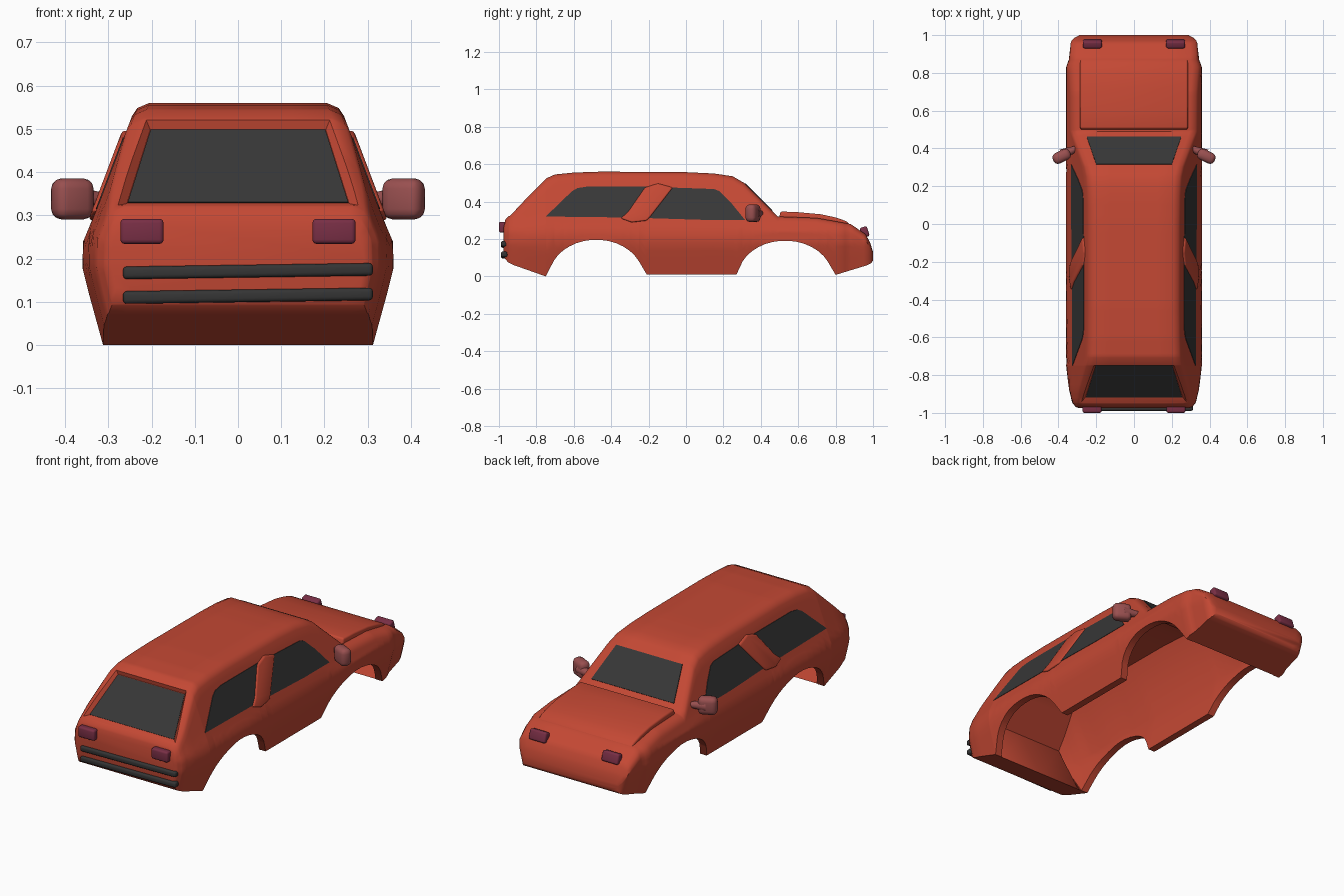
import bpy, bmesh, math
from mathutils import Vector

if "Cube" in bpy.data.objects:
    bpy.data.objects.remove(bpy.data.objects["Cube"])


def material(name, r, g, b):
    m = bpy.data.materials.new(name)
    m.diffuse_color = (r, g, b, 1)
    m.use_nodes = True
    m.node_tree.nodes["Principled BSDF"].inputs["Base Color"].default_value = m.diffuse_color
    return m


RED = material("red paint", 0.55, 0.065, 0.034)
GLASS = material("dark glass", 0.038, 0.038, 0.038)
TRIM = material("black trim", 0.035, 0.035, 0.035)
LAMP = material("wine lamp", 0.19, 0.028, 0.06)
PINK = material("dusty pink", 0.32, 0.08, 0.08)


def lerp_table(table, v):
    if v <= table[0][0]:
        return table[0][1]
    for (a, p), (b, q) in zip(table, table[1:]):
        if v <= b:
            return p + (q - p) * (v - a) / (b - a)
    return table[-1][1]


def finish(name, bm, mat, bevel=0, segments=3):
    bmesh.ops.recalc_face_normals(bm, faces=bm.faces)
    me = bpy.data.meshes.new(name)
    bm.to_mesh(me)
    bm.free()
    me.materials.append(mat)
    ob = bpy.data.objects.new(name, me)
    bpy.context.collection.objects.link(ob)
    if bevel:
        m = ob.modifiers.new("bevel", 'BEVEL')
        m.width, m.segments = bevel, segments
        apply(ob, m)
    return ob


def select(ob):
    bpy.ops.object.select_all(action='DESELECT')
    ob.select_set(True)
    bpy.context.view_layer.objects.active = ob


def apply(ob, mod):
    select(ob)
    bpy.ops.object.modifier_apply(modifier=mod.name)


def smooth(ob, deg=42):
    select(ob)
    bpy.ops.object.shade_smooth_by_angle(angle=math.radians(deg))


def loft(name, rings, mat, **kw):
    """Closed solid through rings of equal point count."""
    bm = bmesh.new()
    rows = [[bm.verts.new(p) for p in r] for r in rings]
    n = len(rows[0])
    for a, b in zip(rows, rows[1:]):
        for i in range(n):
            bm.faces.new((a[i], a[(i + 1) % n], b[(i + 1) % n], b[i]))
    bm.faces.new(rows[0])
    bm.faces.new(rows[-1])
    return finish(name, bm, mat, **kw)


def box(name, loc, size, mat, rot=(0, 0, 0), bevel=0.01):
    bm = bmesh.new()
    bmesh.ops.create_cube(bm, size=1)
    bmesh.ops.scale(bm, vec=size, verts=bm.verts)
    ob = finish(name, bm, mat, bevel=bevel)
    ob.location, ob.rotation_euler = loc, rot
    smooth(ob)
    return ob


def arch(yc, half, top):
    angles = [math.radians(a) for a in range(155, 24, -10)]
    return [(round(yc + half * math.cos(a), 3), top * math.sin(a)) for a in angles]


# Body profiles: roofline, lower edge with wheel arches, half width, plan taper
TOP = [(-.975, .27), (-.965, .305), (-.745, .525), (-.70, .545), (-.6, .555), (-.45, .56), (0, .557),
       (.15, .55), (.25, .535), (.31, .5), (.49, .32), (.7, .312), (.88, .28), (.96, .225), (.985, .18), (1, .13)]
BOT = ([(-.975, .125), (-.968, .095), (-.95, .074), (-.92, .06), (-.75, 0)] + arch(-.48, .25, .196)
       + [(-.21, .01), (.27, .01)] + arch(.53, .25, .191) + [(.8, .008), (.97, .06), (.99, .07), (1, .085)])
WIDTH = [(0, .312), (.12, .345), (.18, .36), (.24, .358), (.30, .332), (.53, .245), (.56, .23)]
TAPER = [(-.975, .81), (-.968, .86), (-.945, .91), (-.88, .955), (-.75, 1), (.83, 1), (.87, .96),
         (.96, .93), (.985, .9), (1, .84)]
# the cavity reaches further out than its opening
INNER_Y = [(-.75, -.92), (-.6, -.72), (-.4, -.42), (.6, .62), (.8, .92)]


def body_ring(y):
    zt, zb, t = lerp_table(TOP, y), lerp_table(BOT, y), lerp_table(TAPER, y)
    r = min(.03, (zt - zb) * .3)
    wt = lerp_table(WIDTH, zt - r) * t
    half = [(wt * k, y, z) for k, z in ((0, zt), (.5, zt))]
    half += [(wt - .04, y, zt), (wt - .012, y, zt - r * .4)]
    for k in range(13):
        z = zt - r + (zb - zt + r) * k / 12
        half.append((lerp_table(WIDTH, z) * t, y, z))
    # hollow inside, open below between the two bumpers
    xb = half[-1][0]
    half.append((xb - .04, y, zb))
    if -.751 < y < .801:
        yi = lerp_table(INNER_Y, y)
        zc, ti = lerp_table(TOP, yi) - .042, lerp_table(TAPER, yi)
        zm = min(.23, zc - .02)
        half += [(lerp_table(WIDTH, zm) * ti - .035, yi, zm),
                 (lerp_table(WIDTH, zc) * ti - .045, yi, zc), (0, yi, zc)]
    else:
        half += [(xb - .05, y, zb), (xb - .06, y, zb), (0, y, zb)]
    return half + [(-x, b, z) for x, b, z in half[-2:0:-1]]


ys = {round(v[0], 3) for v in TOP + BOT + TAPER} | {-.752, .802}
ys |= {round(-.95 + .05 * i, 3) for i in range(39)}
body = loft("body_shell", [body_ring(y) for y in sorted(ys)], RED)


# Recessed tailgate window
def tail(x, z, depth):
    return Vector((x, z - 1.27, z)) + Vector((0, -.7071, .7071)) * depth


def trapezoid(xb, zb, xt, zt, depth):
    return [tail(-xb, zb, depth), tail(xb, zb, depth), tail(xt, zt, depth), tail(-xt, zt, depth)]


cut = loft("tail_cutter", [trapezoid(.289, .318, .214, .524, .012), trapezoid(.284, .322, .212, .52, 0),
                           trapezoid(.257, .34, .203, .511, -.018)], RED)
cut.hide_render = True
mod = body.modifiers.new("recess", 'BOOLEAN')
mod.object, mod.operation, mod.solver = cut, 'DIFFERENCE', 'EXACT'
apply(body, mod)
bpy.data.objects.remove(cut)
smooth(body)
loft("tailgate_glass", [trapezoid(.255, .341, .202, .509, -.02), trapezoid(.255, .341, .202, .509, -.015)], GLASS)

# Windscreen
ws = [(-.25, .46), (.25, .46), (.20, .315), (-.20, .315)]
loft("windscreen", [[(x, y + d, .81 - y + d) for x, y in ws] for d in (-.002, .003)], GLASS)

# Side windows and slanted pillars, following the sloping sides
REAR = [(-.75, .32), (-.61, .455), (-.58, .472), (-.53, .48), (-.2, .48), (-.33, .315)]
FRONT = [(-.22, .312), (-.08, .475), (.15, .467), (.18, .455), (.24, .395), (.315, .302), (.1, .302)]
PILLAR = [(-.35, .31), (-.31, .345), (-.22, .475), (-.15, .497), (-.07, .475), (-.19, .32), (-.21, .298), (-.29, .289)]


def side_plate(name, outline, inner, outer, mat, s, **kw):
    def x(z, d):
        return s * (.332 - (z - .30) * .087 / .23 + d)
    return loft(name, [[(x(z, d), y, z) for y, z in outline] for d in (inner, outer)], mat, **kw)


for s, side in ((1, "right"), (-1, "left")):
    side_plate(side + "_rear_window", REAR, -.004, .0025, GLASS, s)
    side_plate(side + "_front_window", FRONT, -.004, .0025, GLASS, s)
    smooth(side_plate(side + "_pillar", PILLAR, -.02, .01, RED, s, bevel=.009))

    # Door mirror: rounded head on a tapering arm
    box(side + "_mirror_head", (s * .383, .358, .338), (.098, .06, .095), PINK, (0, 0, -s * .45), .024)
    bm = bmesh.new()
    bmesh.ops.create_cone(bm, cap_ends=True, segments=16, radius1=.015, radius2=.03, depth=.08)
    arm = finish(side + "_mirror_arm", bm, PINK)
    arm.location = (s * .345, .383, .337)
    arm.rotation_euler = Vector((s * .9, -.4, 0)).to_track_quat('Z', 'Y').to_euler()
    smooth(arm)

    # Lamps at both ends
    box(side + "_tail_lamp", (s * .222, -.98, .263), (.1, .04, .058), LAMP)
    box(side + "_bonnet_lamp", (s * .22, .955, .237), (.1, .04, .056), LAMP, (math.radians(18), 0, 0))

# Raised bonnet panel
hood = [(.495, .30), (.505, .347), (.6, .343), (.72, .332), (.8, .315), (.855, .296), (.885, .27), (.8, .27)]
smooth(loft("bonnet", [[(x, y, z) for y, z in hood] for x in (-.285, .285)], RED, bevel=.01))

# Two bumper bars
for i, z in enumerate((.114, .171)):
    box("bumper_bar_%d" % (i + 1), (.023, -.972, z), (.578, .034, .029), TRIM, (0, -.014, 0), .009)
